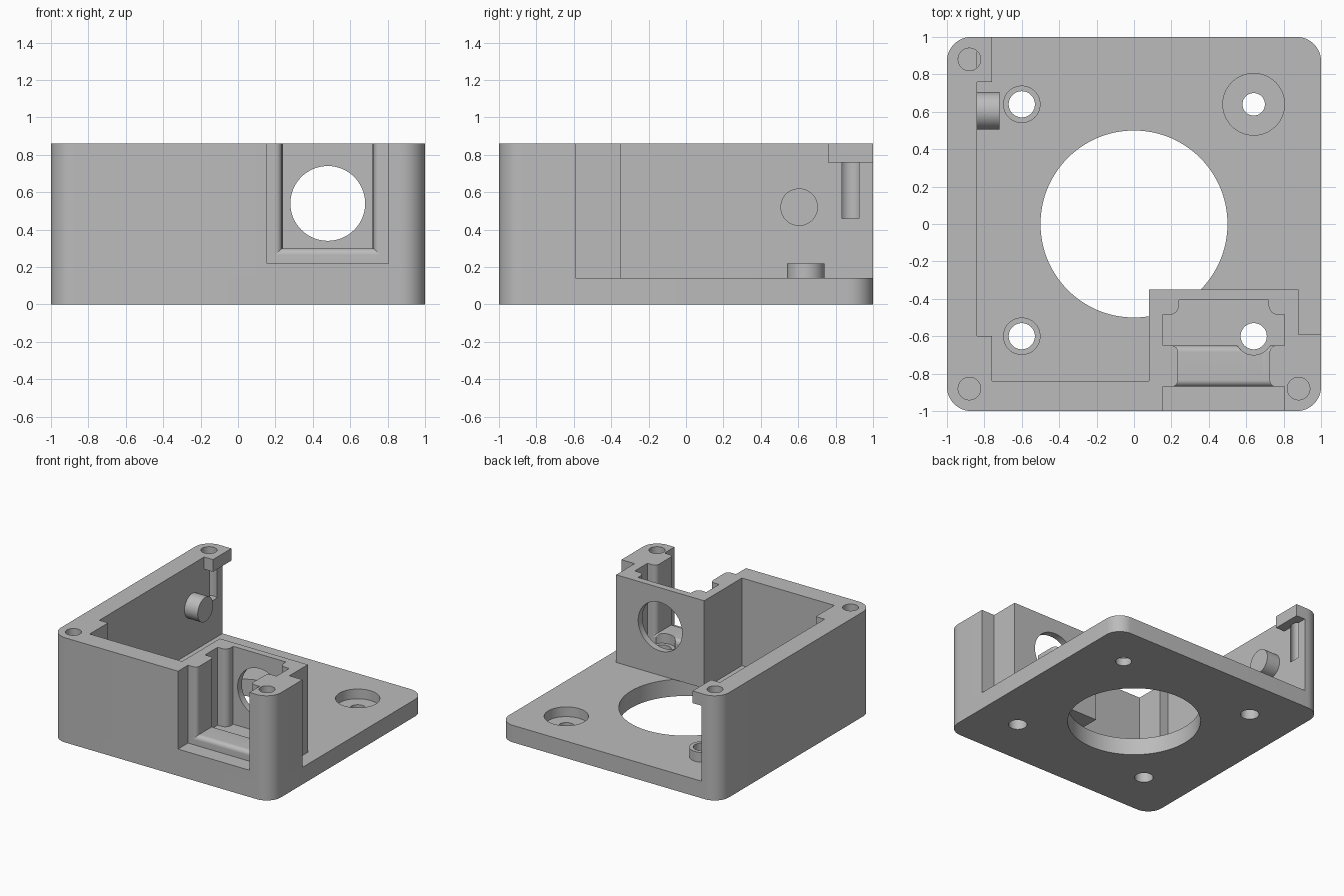
import bpy, bmesh, math
from mathutils import Vector
from mathutils.geometry import tessellate_polygon

old = bpy.data.objects.get("Cube")
if old:
    bpy.data.objects.remove(old, do_unlink=True)

TOP, PLATE, SHELF, HOLE_END, TAB = 0.86, 0.14, 0.22, 0.46, 0.76

grey = bpy.data.materials.new("plain grey")
grey.use_nodes = True
grey.diffuse_color = (0.5, 0.5, 0.5, 1)
grey.node_tree.nodes["Principled BSDF"].inputs["Base Color"].default_value = (0.5, 0.5, 0.5, 1)


def along_z(a, b, t):
    return (a, b, t)


def along_y(a, b, t):
    return (a, t, b)


def along_x(a, b, t):
    return (t, a, b)


def arc(cx, cy, r, start, end, steps=12):
    angles = [math.radians(start + (end - start) * i / steps) for i in range(steps + 1)]
    return [(cx + r * math.cos(a), cy + r * math.sin(a)) for a in angles]


def circle(x, y, r, steps=64):
    return arc(x, y, r, 0, 360, steps)[:-1]


def rect(x0, x1, y0, y1):
    return [(x0, y0), (x1, y0), (x1, y1), (x0, y1)]


def straight(loop, low, high):
    return [(loop, low), (loop, high)]


def solid(name, stacks, blind=(), place=along_z):
    """Closed solid. The first stack of (loop, level) rings is its outside and the
    others are through holes; blind stacks are pits open only at the last level."""
    bm = bmesh.new()

    def cap(rings):
        verts = [v for ring, loop in rings for v in ring]
        flat = [[Vector((x, y, 0)) for x, y in loop] for ring, loop in rings]
        for tri in tessellate_polygon(flat):
            bm.faces.new([verts[i] for i in tri])

    bottoms, tops = [], []
    for stack in [*stacks, *blind]:
        rings = [[bm.verts.new(place(x, y, t)) for x, y in loop] for loop, t in stack]
        for a, b in zip(rings, rings[1:]):
            for i in range(len(a)):
                j = (i + 1) % len(a)
                bm.faces.new((a[i], a[j], b[j], b[i]))
        first = (rings[0], stack[0][0])
        tops.append((rings[-1], stack[-1][0]))
        if stack in stacks:
            bottoms.append(first)
        else:
            cap([first])
    cap(bottoms)
    cap(tops)
    bmesh.ops.recalc_face_normals(bm, faces=bm.faces)

    mesh = bpy.data.meshes.new(name)
    bm.to_mesh(mesh)
    bm.free()
    mesh.materials.append(grey)
    mesh.shade_smooth()
    mesh.set_sharp_from_angle(angle=math.radians(30))
    bpy.context.scene.collection.objects.link(bpy.data.objects.new(name, mesh))


# Base plate: round opening, two bosses, recessed hole and one plain hole
R = 0.13
C = 1 - R
outline = (arc(C, C, R, 0, 90) + arc(-C, C, R, 90, 180)
           + arc(-C, -C, R, 180, 270) + arc(C, -C, R, 270, 360))
base = [straight(outline, 0, PLATE), straight(circle(0, 0, 0.5, 128), 0, PLATE)]
for y in (0.64, -0.6):
    bore, rim = circle(-0.6, y, 0.07), circle(-0.6, y, 0.1)
    base.append([(bore, 0), (bore, SHELF), (rim, SHELF), (rim, PLATE)])
bore, recess = circle(0.64, 0.64, 0.06), circle(0.64, 0.64, 0.165)
base.append([(bore, 0), (bore, 0.06), (recess, 0.06), (recess, PLATE)])
screw = circle(0.64, -0.6, 0.07)
base.append(straight(screw, 0, PLATE))
solid("base_plate", base)

# Left edge of the slot, channel and pocket, mirrored for the right edge
E = 0.035
notch = [(0.155, -1), (0.155, -0.87)]
notch += arc(0.2, -0.835, E, 270, 360) + arc(0.2, -0.685, E, 0, 90)
notch += [(0.155, -0.65), (0.155, -0.485)]
notch += arc(0.19, -0.435, 0.05, 270, 360) + [(0.24, -0.405)]
notch_mirror = [(0.96 - x, y) for x, y in notch]

# Side and front wall with its half of the box
left_wall = arc(-C, -C, R, 180, 270) + notch
left_wall += [(0.24, -0.35), (0.08, -0.35), (0.08, -0.84), (-0.76, -0.84),
              (-0.76, -0.6), (-0.84, -0.6), (-0.84, TAB), (-0.95, TAB),
              (-0.95, 0.95), (-0.84, 0.95), (-0.84, 1)]
left_wall += arc(-C, C, R, 90, 180)
solid("side_and_front_wall", [straight(left_wall, PLATE, TOP)],
      blind=[straight(circle(-0.88, -0.88, 0.06), HOLE_END, TOP)])

# Front corner with the other half of the box
right_wall = notch_mirror + [(0.72, -0.35), (0.88, -0.35), (0.88, -0.59), (1, -0.59)]
right_wall += arc(C, -C, R, 360, 270)
solid("front_corner", [straight(right_wall, PLATE, TOP)],
      blind=[straight(circle(0.88, -0.88, 0.06), HOLE_END, TOP)])

# Floor and back panel of the box
solid("box_floor", [straight(notch + notch_mirror[::-1], PLATE, SHELF),
                    straight(screw, PLATE, SHELF)])
solid("window_panel", [straight(rect(0.24, 0.72, PLATE, TOP), -0.405, -0.35),
                       straight(circle(0.48, 0.54, 0.2), -0.405, -0.35)], place=along_y)

# Rounded lip across the channel, scooped out around the screw
profile = [(-0.87, SHELF), (-0.65, SHELF)]
profile += arc(-0.685, 0.3 - E, E, 0, 90) + arc(-0.835, 0.3 - E, E, 90, 180)
stations = [(0.2, -0.65)] + arc(0.64, -0.6, 0.1, 210, 330, 24) + [(0.76, -0.65)]
solid("channel_lip", [[([(min(y, limit), z) for y, z in profile], x)
                       for x, limit in stations]], place=along_x)

# Rear corner: solid below, open screw groove, then a tab with the full hole
core = rect(-0.95, -0.84, TAB, 0.95)
solid("rear_core", [straight(core, PLATE, HOLE_END)])
half = math.degrees(math.acos(0.04 / 0.06))
groove = core[:2] + arc(-0.88, 0.88, 0.06, 360 - half, half, 40) + core[2:]
solid("rear_groove", [straight(groove, HOLE_END, TAB)])
tab = [(-0.95, TAB), (-0.76, TAB), (-0.76, 1), (-0.84, 1), (-0.84, 0.95), (-0.95, 0.95)]
solid("rear_tab", [straight(tab, TAB, TOP), straight(circle(-0.88, 0.88, 0.06), TAB, TOP)])

# Round peg on the side wall
solid("peg", [straight(circle(0.605, 0.52, 0.1), -0.84, -0.72)], place=along_x)
